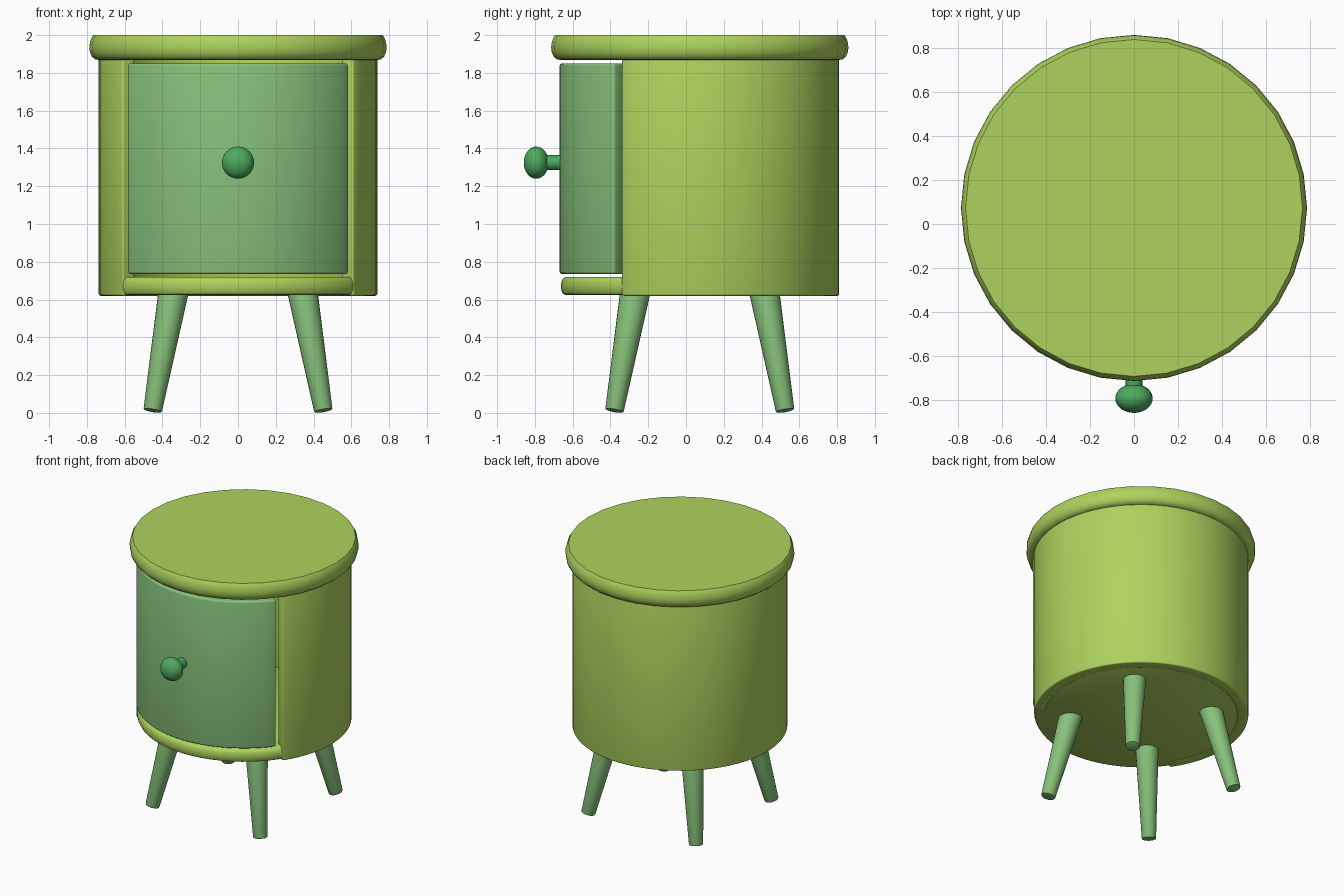
import bpy, bmesh, math
from mathutils import Vector

if "Cube" in bpy.data.objects:
    bpy.data.objects.remove(bpy.data.objects["Cube"])

CY = 0.073  # y of the cabinet axis


def material(name, color):
    m = bpy.data.materials.new(name)
    m.diffuse_color = (*color, 1)
    m.use_nodes = True
    m.node_tree.nodes["Principled BSDF"].inputs["Base Color"].default_value = m.diffuse_color
    return m


OLIVE = material("yellow green", (0.42, 0.65, 0.11))
GREEN = material("soft green", (0.245, 0.54, 0.20))
KNOB = material("deep green", (0.075, 0.40, 0.115))


def finish(name, bm, mat, bevel=0.0):
    bmesh.ops.recalc_face_normals(bm, faces=bm.faces)
    if bevel:
        sharp = [e for e in bm.edges if e.calc_face_angle(0) > math.radians(50)]
        bmesh.ops.bevel(bm, geom=sharp, offset=bevel, segments=3, profile=0.5, affect='EDGES')
    me = bpy.data.meshes.new(name)
    bm.to_mesh(me)
    bm.free()
    me.materials.append(mat)
    ob = bpy.data.objects.new(name, me)
    bpy.context.collection.objects.link(ob)
    bpy.ops.object.select_all(action='DESELECT')
    ob.select_set(True)
    bpy.context.view_layer.objects.active = ob
    bpy.ops.object.shade_smooth_by_angle(angle=math.radians(35))
    return ob


def disc(name, profile, segs, mat):
    """Solid of revolution round the cabinet axis from (radius, z) points."""
    bm = bmesh.new()
    rings = [[bm.verts.new((r * math.sin(2 * math.pi * i / segs),
                            CY - r * math.cos(2 * math.pi * i / segs), z))
              for i in range(segs)] for r, z in profile]
    for a, b in zip(rings, rings[1:]):
        for i in range(segs):
            j = (i + 1) % segs
            bm.faces.new((a[i], a[j], b[j], b[i]))
    bm.faces.new(rings[0])
    bm.faces.new(rings[-1])
    return finish(name, bm, mat)


def arc_panel(name, r0, r1, z0, z1, a0, a1, segs, mat, bevel):
    """Curved slab between two angles (0 = front)."""
    bm = bmesh.new()
    cols = []
    for i in range(segs + 1):
        a = math.radians(a0 + (a1 - a0) * i / segs)
        cols.append([bm.verts.new((r * math.sin(a), CY - r * math.cos(a), z))
                     for r, z in ((r0, z0), (r1, z0), (r1, z1), (r0, z1))])
    for a, b in zip(cols, cols[1:]):
        for k in range(4):
            m = (k + 1) % 4
            bm.faces.new((a[k], a[m], b[m], b[k]))
    bm.faces.new(cols[0])
    bm.faces.new(cols[-1])
    return finish(name, bm, mat, bevel)


# Lid with rounded rim
disc("lid", [(0.735, 1.868), (0.757, 1.872), (0.774, 1.887), (0.784, 1.91), (0.787, 1.935),
             (0.784, 1.96), (0.776, 1.985), (0.766, 2.0)], 32, OLIVE)

# Floor whose rounded front edge shows under the door
disc("floor", [(0.71, 0.623), (0.724, 0.63), (0.733, 0.648), (0.735, 0.67), (0.733, 0.694),
               (0.724, 0.712), (0.71, 0.72)], 64, OLIVE)

# Body wall, open at the front, and the curved door
arc_panel("body_wall", 0.66, 0.738, 0.62, 1.88, 55.8, 304.2, 48, OLIVE, 0.01)
arc_panel("door", 0.65, 0.742, 0.735, 1.85, -52.3, 52.3, 24, GREEN, 0.013)

# Four splayed tapered legs
for sx, side in ((-1, "left"), (1, "right")):
    for sy, end in ((-1, "front"), (1, "back")):
        top = Vector((0.341 * sx, CY + 0.341 * sy, 0.645))
        foot = Vector((0.452 * sx, CY + 0.452 * sy, 0.011))
        d = top - foot
        bm = bmesh.new()
        bmesh.ops.create_cone(bm, cap_ends=True, segments=24, radius1=0.049, radius2=0.08, depth=d.length)
        ends = [e for e in bm.edges if all(v.co.z < 0 for v in e.verts)]
        bmesh.ops.bevel(bm, geom=ends, offset=0.006, segments=2, profile=0.5, affect='EDGES')
        bmesh.ops.rotate(bm, verts=bm.verts, matrix=d.to_track_quat('Z', 'Y').to_matrix())
        bmesh.ops.translate(bm, verts=bm.verts, vec=(top + foot) / 2)
        finish(f"{end}_{side}_leg", bm, GREEN)

# Door knob: flattened ball on a short stem
bm = bmesh.new()
bmesh.ops.create_uvsphere(bm, u_segments=32, v_segments=16, radius=1)
bmesh.ops.scale(bm, verts=bm.verts, vec=(0.085, 0.066, 0.085))
bmesh.ops.translate(bm, verts=bm.verts, vec=(0, -0.793, 1.325))
finish("knob", bm, KNOB)

bm = bmesh.new()
bmesh.ops.create_cone(bm, cap_ends=True, segments=24, radius1=0.039, radius2=0.039, depth=0.1)
bmesh.ops.rotate(bm, verts=bm.verts,
                 matrix=Vector((0, 1, 0)).to_track_quat('Z', 'Y').to_matrix())
bmesh.ops.translate(bm, verts=bm.verts, vec=(0, -0.705, 1.325))
finish("knob_stem", bm, KNOB, 0.008)
